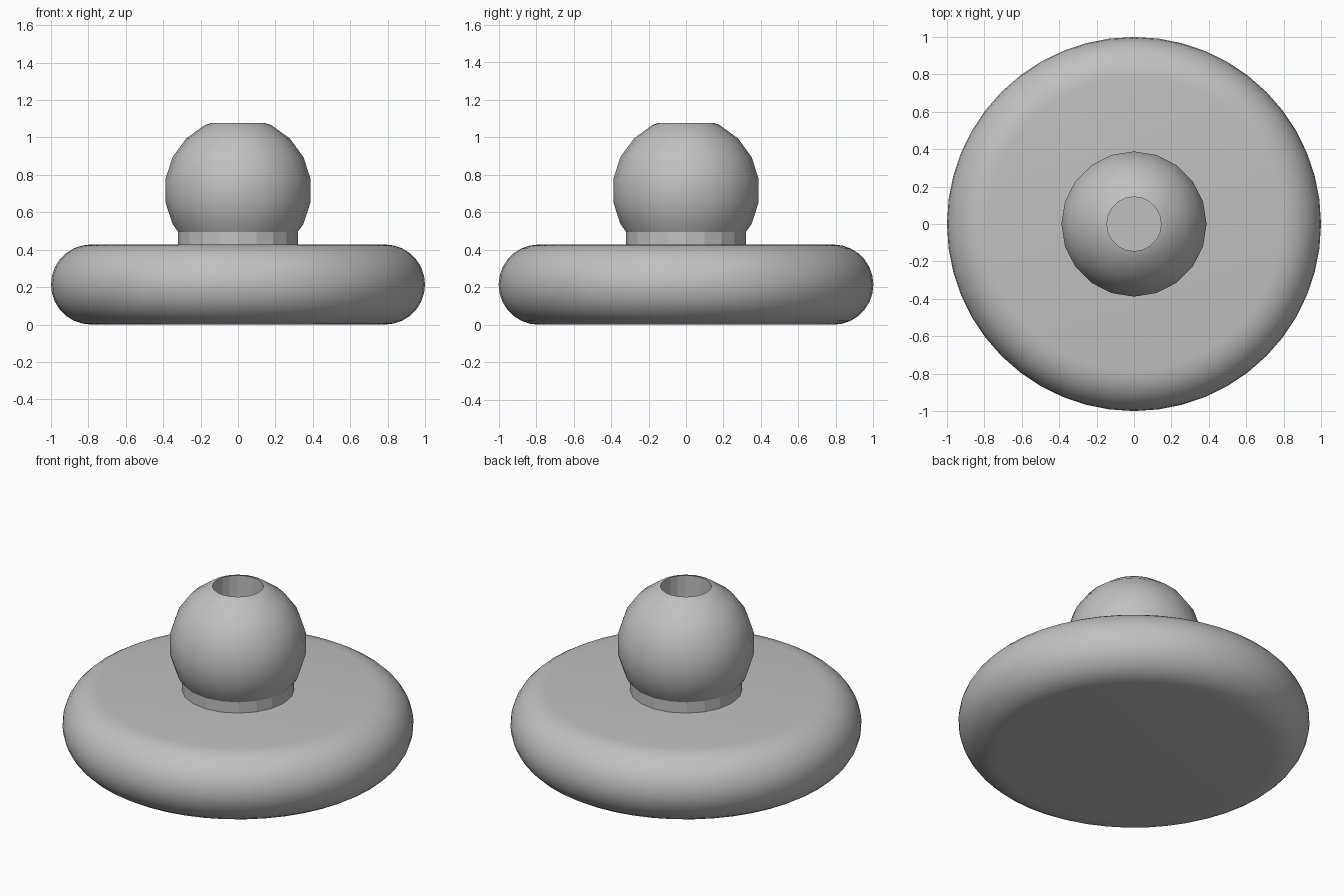
import bpy, bmesh
from math import sin, cos, pi, radians

cube = bpy.data.objects.get("Cube")
if cube:
    bpy.data.objects.remove(cube, do_unlink=True)

grey = bpy.data.materials.new("plain grey")
grey.use_nodes = True
colour = (0.53, 0.53, 0.53, 1)
grey.diffuse_color = colour
grey.node_tree.nodes["Principled BSDF"].inputs["Base Color"].default_value = colour


def lathe(name, profile, sides, sharp):
    """Turn a list of (radius, height) around z; radius 0 closes with a cap."""
    bm = bmesh.new()
    rings = []
    for r, z in profile:
        if r == 0:
            rings.append([bm.verts.new((0, 0, z))] * sides)
        else:
            rings.append([bm.verts.new((r * cos(2 * pi * i / sides),
                                        r * sin(2 * pi * i / sides), z))
                          for i in range(sides)])
    for a, b in zip(rings, rings[1:]):
        for i in range(sides):
            j = (i + 1) % sides
            corners = list(dict.fromkeys((a[i], a[j], b[j], b[i])))
            bm.faces.new(corners)
    mesh = bpy.data.meshes.new(name)
    bm.to_mesh(mesh)
    bm.free()
    mesh.materials.append(grey)
    obj = bpy.data.objects.new(name, mesh)
    bpy.context.collection.objects.link(obj)
    bpy.ops.object.select_all(action="DESELECT")
    obj.select_set(True)
    bpy.context.view_layer.objects.active = obj
    bpy.ops.object.shade_smooth_by_angle(angle=radians(sharp))
    return obj


# Wide disc base with a fully rounded rim
rim = 0.214
steps = 14
edge = [(1 - rim + rim * sin(pi * i / steps), rim - rim * cos(pi * i / steps))
        for i in range(steps + 1)]
lathe("base", [(0, 0)] + edge + [(0, 2 * rim)], 48, 30)

# Short faceted collar under the ball
lathe("collar", [(0.32, 0.42), (0.32, 0.503), (0.25, 0.503)], 20, 15)

# Ball, open below inside the collar
radius, centre, bore = 0.393, 0.716, 0.145
ball = [(radius * cos(radians(a)), centre + radius * sin(radians(a)))
        for a in range(-45, 64, 18)]
lip = 1.077
lathe("ball", ball + [(bore, lip)], 20, 30)

# Straight bore sunk into the top of the ball
lathe("bore", [(bore, lip), (bore, 0.44), (0, 0.44)], 20, 15)
